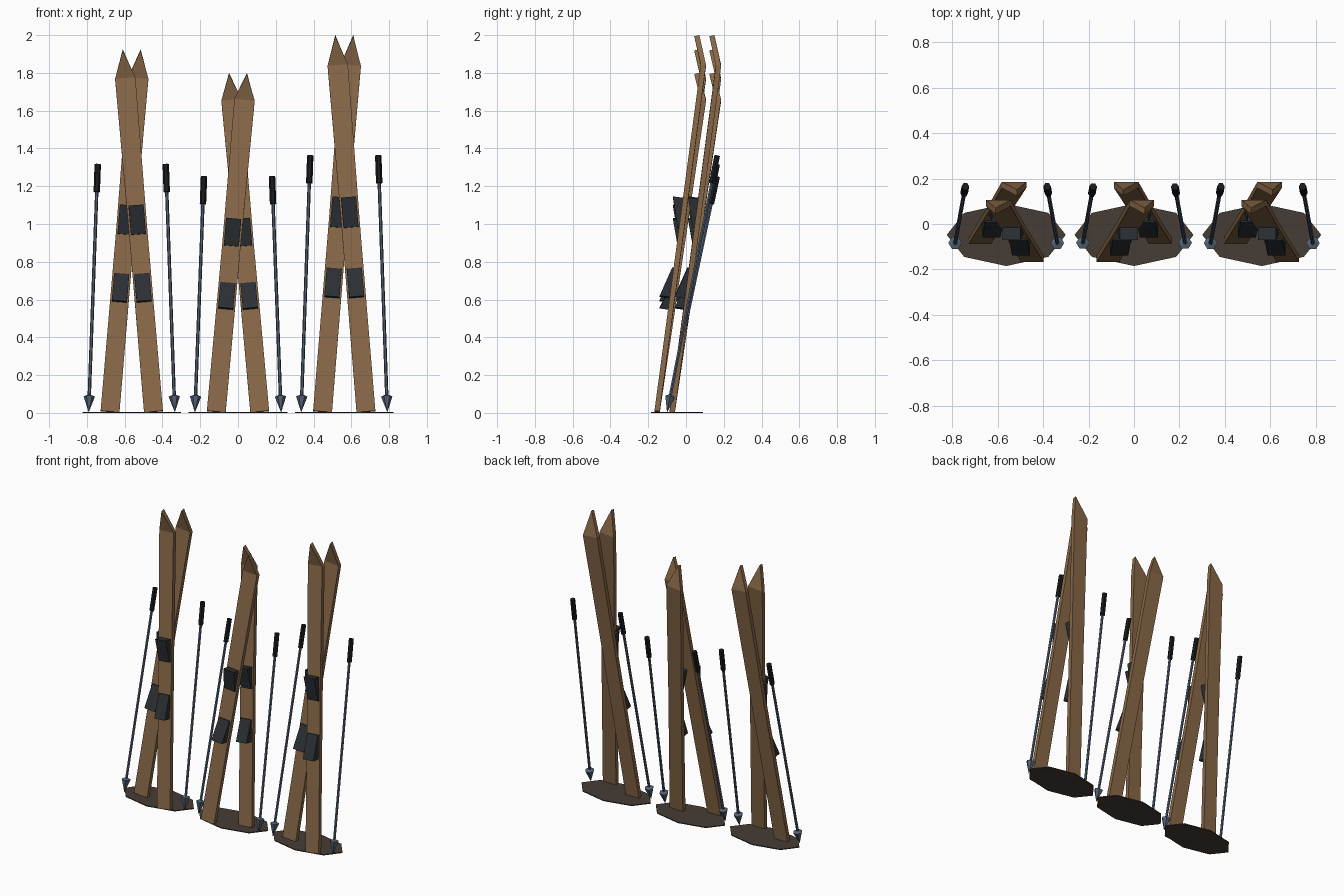
import bpy, bmesh, math
from mathutils import Vector

if "Cube" in bpy.data.objects:
    bpy.data.objects.remove(bpy.data.objects["Cube"])


def material(name, rgb):
    m = bpy.data.materials.new(name)
    m.diffuse_color = (*rgb, 1)
    m.use_nodes = True
    m.node_tree.nodes["Principled BSDF"].inputs["Base Color"].default_value = m.diffuse_color
    return m


WOOD = material("wood", (0.25, 0.14, 0.065))
BINDING = material("binding", (0.024, 0.029, 0.034))
STEEL = material("steel", (0.09, 0.125, 0.18))
GRIP = material("grip", (0.009, 0.010, 0.012))
SOIL = material("soil", (0.062, 0.045, 0.036))


def loft(name, rings, mat):
    """Closed flat-faced skin through equal-sized rings of points."""
    bm = bmesh.new()
    rows = [[bm.verts.new(p) for p in r] for r in rings]
    n = len(rows[0])
    for a, b in zip(rows, rows[1:]):
        for i in range(n):
            j = (i + 1) % n
            bm.faces.new((a[i], a[j], b[j], b[i]))
    bm.faces.new(rows[0][::-1])
    bm.faces.new(rows[-1])
    bmesh.ops.remove_doubles(bm, verts=bm.verts, dist=1e-4)
    bmesh.ops.recalc_face_normals(bm, faces=bm.faces)
    me = bpy.data.meshes.new(name)
    bm.to_mesh(me)
    bm.free()
    me.materials.append(mat)
    ob = bpy.data.objects.new(name, me)
    bpy.context.collection.objects.link(ob)


def ski(cx, h, side, y0):
    """Ski with tail on the given side, leaning back and across."""
    lean = math.atan2(0.1625, h)
    across = Vector((math.cos(lean), 0, side * math.sin(lean)))

    def ring(f, half, inner, outer):
        if f <= 0.92:
            y, n = y0 + 0.245 * f / 0.92, Vector((0, -1.84, 0.245)).normalized()
        else:
            y, n = y0 + 0.21, Vector((0, -0.97, -0.22))
        z = max(f * h, 0.006) - (0.003 if f == 1 else 0)
        c = Vector((cx + side * (0.115 - 0.1625 * f), y, z))
        return [c + across * a * half + n * o
                for a, o in ((-1, inner), (1, inner), (1, outer), (-1, outer))]

    t = 0.014
    loft("ski", [ring(0, 0.050, -t, t), ring(0.5, 0.049, -t, t),
                 ring(0.92, 0.054, -t, t), ring(1, 0, -t, t)], WOOD)
    # wedge bindings on the front face
    loft("toe_binding", [ring(0.304, 0.040, 0.012, 0.068),
                         ring(0.382, 0.040, 0.012, 0.022)], BINDING)
    loft("heel_binding", [ring(0.490, 0.040, 0.012, 0.022),
                          ring(0.567, 0.040, 0.012, 0.068)], BINDING)


def pole(cx, top, side):
    """Leaning pole: shaft, pointed basket and grip."""
    a = Vector((cx + side * 0.228, -0.10, 0.005))
    b = Vector((cx + side * 0.180, 0.165, top))
    d = (b - a).normalized()
    u = d.cross(Vector((0, 1, 0))).normalized()
    v = d.cross(u)
    length = (b - a).length

    def ring(s, r, n=6):
        return [a + d * s + r * (u * math.cos(i * math.tau / n) + v * math.sin(i * math.tau / n))
                for i in range(n)]

    loft("pole_shaft", [ring(0.07, 0.009), ring(length - 0.1, 0.009)], STEEL)
    loft("pole_basket", [ring(0, 0.001), ring(0.083, 0.030), ring(0.092, 0.010)], STEEL)
    loft("pole_grip", [ring(length - 0.15, 0.017), ring(length, 0.017)], GRIP)


# three ski sets: centre, ski height, pole height, crossing direction
for cx, h, pole_top, side in ((-0.5625, 1.925, 1.316, 1),
                              (0, 1.80, 1.252, -1),
                              (0.5625, 2.0, 1.363, 1)):
    ski(cx, h, side, -0.153)
    ski(cx, h, -side, -0.073)
    pole(cx, pole_top, -1)
    pole(cx, pole_top, 1)
    # flat ground patch
    loft("ground_patch", [[(cx + 0.262 * math.cos(i * math.tau / 8),
                            -0.048 + 0.137 * math.sin(i * math.tau / 8), z)
                           for i in range(8)] for z in (0, 0.006)], SOIL)
